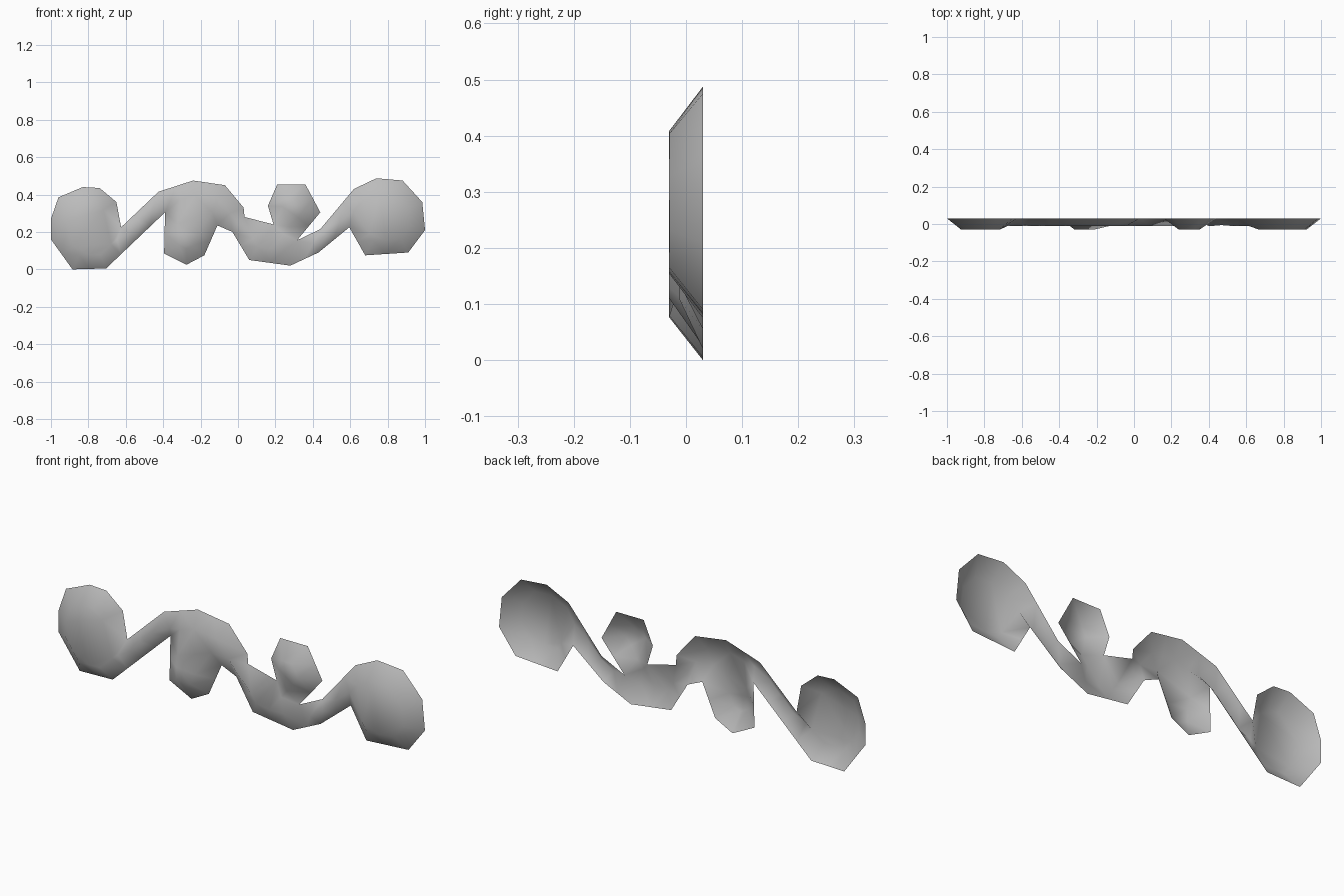
import bpy
from mathutils import Vector
from mathutils.geometry import delaunay_2d_cdt, intersect_point_line

old = bpy.data.objects.get("Cube")
if old:
    bpy.data.objects.remove(old, do_unlink=True)

BACK, DEPTH, INSET, STEM_DEPTH = 0.03, 0.06, 0.075, 0.042

# Rim of the ornament in x, z, clockwise seen from the front
left_leaf = [(-.705, .005), (-.885, 0), (-1, .16), (-1, .27), (-.96, .385),
             (-.83, .44), (-.74, .435), (-.65, .36), (-.625, .225)]
stem_top = [(-.425, .415), (-.24, .475), (-.07, .45), (.03, .33), (.035, .28), (.19, .24)]
upper_bud = [(.16, .34), (.21, .455), (.36, .455), (.44, .305), (.315, .155)]
right_leaf = [(.44, .215), (.62, .43), (.74, .487), (.88, .475), (.985, .36),
              (1, .21), (.91, .09), (.68, .075), (.595, .225)]
stem_bottom = [(.43, .09), (.28, .02), (.06, .05), (-.03, .2), (-.11, .235)]
lower_bud = [(-.18, .075), (-.275, .025), (-.395, .085), (-.39, .305)]
corners = [Vector(p) for p in
           left_leaf + stem_top + upper_bud + right_leaf + stem_bottom + lower_bud]

# Split long rim edges so the bevel follows them evenly
rim = []
for i, a in enumerate(corners):
    b = corners[(i + 1) % len(corners)]
    cuts = max(1, round((b - a).length / 0.11))
    rim += [a.lerp(b, k / cuts) for k in range(cuts)]
count = len(rim)
sides = [(corners[i - 1], corners[i]) for i in range(len(corners))]


def rim_distance(p):
    best = 9.0
    for a, b in sides:
        q, t = intersect_point_line(p, a, b)
        q = a.lerp(b, min(1, max(0, t)))
        best = min(best, (p - q).length)
    return best


def inside(p):
    hit = False
    for a, b in sides:
        if (a.y > p.y) != (b.y > p.y):
            if p.x < a.x + (p.y - a.y) * (b.x - a.x) / (b.y - a.y):
                hit = not hit
    return hit


def depth(p):
    leaf = p.x < -.69 or p.x > .64
    bud = (-.4 < p.x < -.1 and p.y < .23) or (.15 < p.x < .45 and p.y > .27)
    return min(DEPTH if leaf or bud else STEM_DEPTH, rim_distance(p) * DEPTH / INSET)


# Crest points: walk inward from each rim point to the bevel limit or the ridge
crest = []
for i, p in enumerate(rim):
    d1 = (p - rim[i - 1]).normalized()
    d2 = (rim[(i + 1) % count] - p).normalized()
    along = (d1 + d2).normalized()
    inward = Vector((along.y, -along.x))
    best, best_d = None, 0
    for k in range(1, 41):
        q = p + inward * k * 0.005
        if not inside(q):
            break
        d = min(rim_distance(q), INSET)
        if d > best_d + 0.0005:
            best, best_d = q, d
    if best and all((best - c).length > 0.025 for c in crest):
        crest.append(best)

# Open-backed bevelled shell
rim_edges = [(i, (i + 1) % count) for i in range(count)]
points, _, tris, *_ = delaunay_2d_cdt(rim + crest, rim_edges, [], 0, 1e-5)
faces = []
for t in tris:
    a, b, c = (points[i] for i in t)
    if inside((a + b + c) / 3):
        turn = (b - a).cross(c - a)
        faces.append(list(t) if turn > 0 else list(reversed(t)))
verts = []
for p in points:
    verts.append((p.x, BACK - depth(p), p.y))

mesh = bpy.data.meshes.new("scroll_ornament")
mesh.from_pydata(verts, [], faces)
mesh.update()
mesh.shade_smooth()
ornament = bpy.data.objects.new("scroll_ornament", mesh)
bpy.context.collection.objects.link(ornament)

# Plain grey finish
grey = bpy.data.materials.new("plain grey")
grey.use_nodes = True
colour = (0.5, 0.5, 0.5, 1)
grey.diffuse_color = colour
grey.node_tree.nodes["Principled BSDF"].inputs["Base Color"].default_value = colour
mesh.materials.append(grey)
